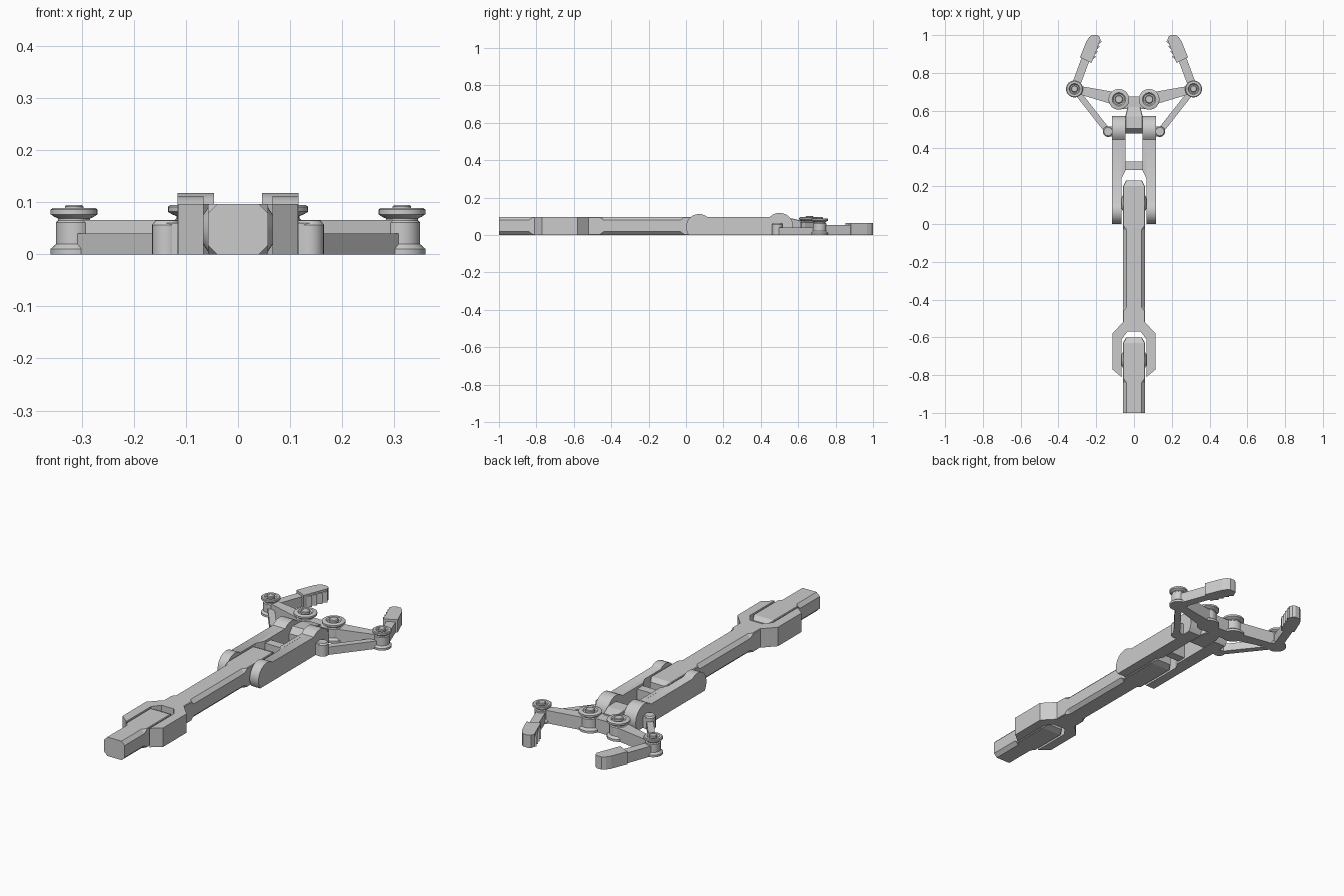
import bpy, bmesh
from math import sin, cos, pi, radians
from mathutils import Vector

if "Cube" in bpy.data.objects:
    bpy.data.objects.remove(bpy.data.objects["Cube"])


def finish(name, bm, mirror=False, smooth=False):
    bmesh.ops.recalc_face_normals(bm, faces=bm.faces)
    me = bpy.data.meshes.new(name)
    bm.to_mesh(me)
    bm.free()
    ob = bpy.data.objects.new(name, me)
    bpy.context.collection.objects.link(ob)
    if mirror:
        m = ob.modifiers.new("mirror", 'MIRROR')
        m.use_mirror_merge = False
    if smooth:
        bpy.context.view_layer.objects.active = ob
        ob.select_set(True)
        bpy.ops.object.shade_smooth_by_angle(angle=radians(35))
        ob.select_set(False)
    return ob


def rings(name, loops, mirror=False, smooth=False):
    """Skin a list of equal-length closed loops and cap both ends."""
    bm = bmesh.new()
    vs = [[bm.verts.new(p) for p in loop] for loop in loops]
    n = len(vs[0])
    for a, b in zip(vs, vs[1:]):
        for i in range(n):
            j = (i + 1) % n
            bm.faces.new((a[i], a[j], b[j], b[i]))
    bm.faces.new(vs[0])
    bm.faces.new(vs[-1])
    return finish(name, bm, mirror, smooth)


def plan(name, pts, z0, z1, mirror=True):
    """Top-view outline raised from z0 to z1."""
    return rings(name, [[(x, y, z) for x, y in pts] for z in (z0, z1)], mirror)


def side(name, pts, x0, x1):
    """Side-view outline extruded along x, mirrored."""
    return rings(name, [[(x, y, z) for y, z in pts] for x in (x0, x1)], True, True)


def beam(name, sections):
    """Loft chamfered sections (y, half width, z0, z1, chamfer) along y."""
    loops = []
    for y, w, a, b, c in sections:
        loops.append([(-w + c, y, a), (w - c, y, a), (w, y, a + c), (w, y, b - c),
                      (w - c, y, b), (-w + c, y, b), (-w, y, b - c), (-w, y, a + c)])
    return rings(name, loops)


def lathe(name, x, y, prof, n=28):
    """Turned part about a vertical axis, mirrored."""
    return rings(name, [[(x + r * cos(2 * pi * i / n), y + r * sin(2 * pi * i / n), z)
                         for i in range(n)] for r, z in prof], True, True)


def axle(name, y, z, prof, n=24):
    """Turned part about the x axis; prof is (radius, x)."""
    return rings(name, [[(x, y + r * cos(2 * pi * i / n), z + r * sin(2 * pi * i / n))
                         for i in range(n)] for r, x in prof], False, True)


def link(name, p, q, wp, wq, z0, z1):
    """Straight tapered bar between two plan points, mirrored."""
    p, q = Vector(p), Vector(q)
    d = (q - p).normalized()
    s = Vector((-d.y, d.x))
    return plan(name, [p + s * wp, p - s * wp, q - s * wq, q + s * wq], z0, z1)


def arc(cy, cz, r, a0, a1, n=12):
    return [(cy + r * cos(radians(a0 + (a1 - a0) * i / n)),
             cz + r * sin(radians(a0 + (a1 - a0) * i / n))) for i in range(n + 1)]


H = 0.097

# Base shaft with chamfered body and tapered tongue
beam("base_shaft", [(-1, .058, 0, H, .018), (-.84, .058, 0, H, .018), (-.82, .058, 0, H, .003),
                    (-.63, .058, 0, H, .003), (-.60, .042, .012, .084, .003)])

# Middle shaft, from the tongue down to the fork root
beam("middle_shaft", [(-.53, .058, 0, H, .003), (-.46, .058, 0, H, .003), (-.44, .058, 0, H, .018),
                      (-.03, .058, 0, H, .018), (-.01, .058, 0, H, .003), (.20, .058, 0, H, .003),
                      (.23, .042, .012, .084, .003)])

# Fork at the bottom of the middle shaft
plan("middle_fork", [(-.058, -.52), (-.115, -.58), (-.115, -.77), (-.066, -.81), (-.066, -.61),
                     (-.035, -.57), (.035, -.57), (.066, -.61), (.066, -.81), (.115, -.77),
                     (.115, -.58), (.058, -.52)], 0, H, False)

# Hinge pins with cone washers
for nm, y in (("lower_hinge_pin", -.72), ("upper_hinge_pin", .11)):
    axle(nm, y, .048, [(.028, -.075), (.028, -.067), (.042, -.058), (.042, .058),
                       (.028, .067), (.028, .075)])

# Upper fork side plates with rounded knuckles
far = arc(.5, .045, .073, -38, 135)
side("upper_fork_plate", far + arc(.07, .042, .07, 52, 217), .066, .116)
side("upper_fork_inner_plate", far + [(.43, H), (.28, H), (.28, 0)], .046, .066)
plan("upper_fork_wedge", [(.046, .28), (.066, .24), (.066, .28)], 0, H)
plan("upper_fork_bridge", [(-.048, .285), (.048, .285), (.048, .33), (-.048, .33)], .01, .085, False)

# Gripper body hinged between the plates
beam("gripper_body", [(.48, .046, 0, .06, .003), (.505, .046, 0, .09, .003),
                      (.57, .046, 0, .088, .003), (.62, .034, 0, .075, .003)])
plan("gripper_crossplate", [(-.08, .61), (.08, .61), (.08, .675), (-.08, .675)], 0, .068, False)

# Flanged pivots for the links and fingers
def pivot(name, x, y, k, top):
    prof = [(.045, 0), (.045, .011), (.035, .02), (.035, .062), (.031, .066), (.031, .07),
            (.038, .073), (.045, .078), (.045, .087), (.041, .09), (.029, .09), (.024, .083),
            (.018, .083), (.018, .093), (.015, .096)]
    lathe(name, x, y, [(r * k, z * top / .096) for r, z in prof])

pivot("inner_pivot", .08, .66, 1.22, .101)
pivot("outer_pivot", .315, .715, 1, .095)

# Short anchor pins on the fork sides
lathe("anchor_pin", .137, .489, [(.028, 0), (.028, .057), (.022, .065)])
plan("anchor_block", [(.11, .463), (.137, .463), (.137, .515), (.11, .515)], 0, .06)

# Linkage bars
link("upper_link", (.09, .662), (.315, .715), .034, .02, 0, .066)
link("lower_link", (.137, .489), (.315, .715), .016, .016, 0, .04)

# Finger arms and toothed tips
link("finger_arm", (.315, .715), (.252, .885), .022, .022, 0, .053)
plan("finger_tip", [(.286, .883), (.252, .967), (.238, .988), (.222, 1), (.195, 1),
                    (.183, .992), (.177, .975), (.225, .853)], 0, .065)
for i in range(4):
    x, y = .178 + i * .0105, .974 - i * .027
    plan("finger_tooth_%d" % (i + 1), [(x + .004, y), (x - .008, y - .007),
                                       (x + .012, y - .025), (x + .022, y - .01)], 0, .055)
